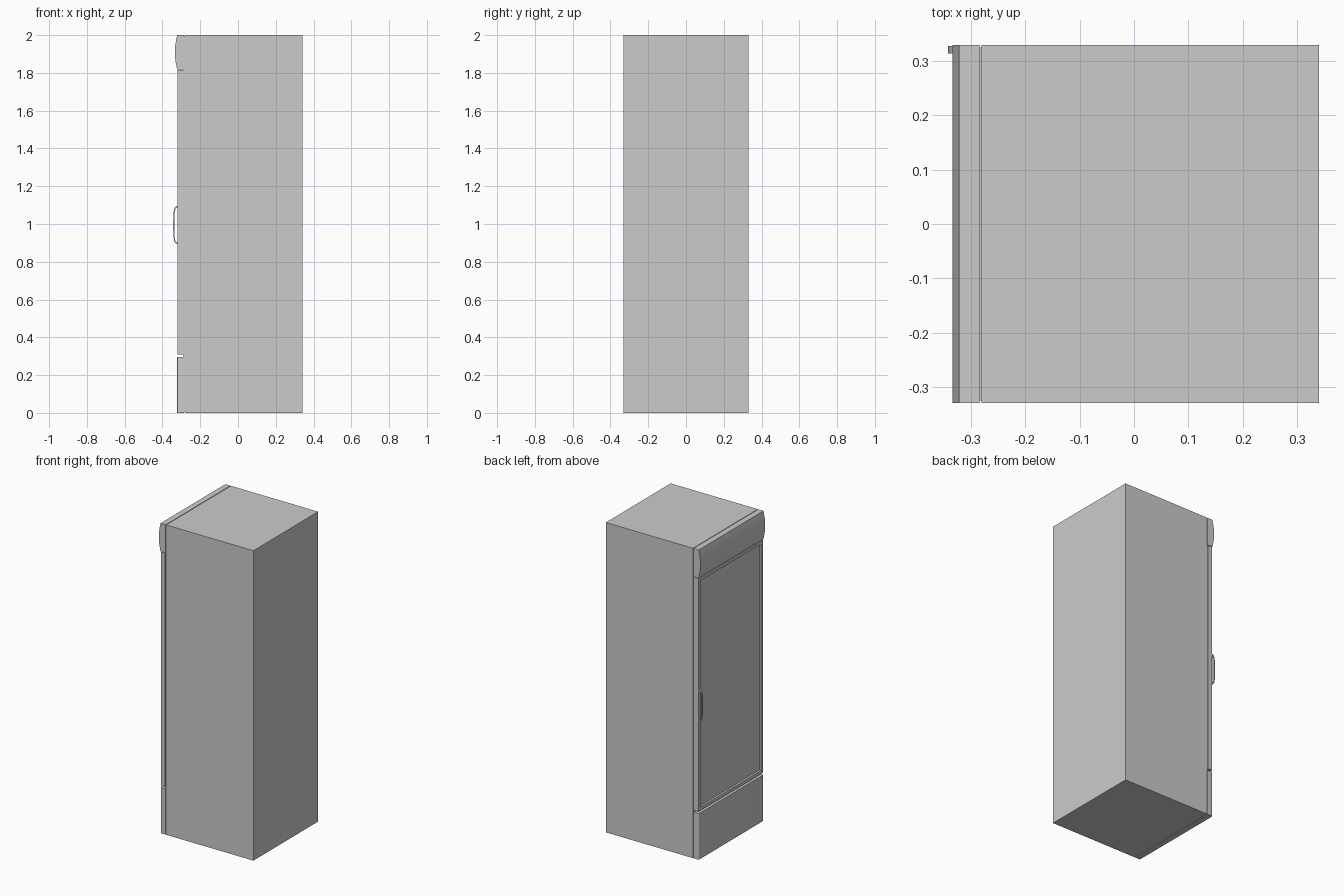
import bpy, bmesh, math

if "Cube" in bpy.data.objects:
    bpy.data.objects.remove(bpy.data.objects["Cube"])


def make_object(name, bm, smooth=False):
    bmesh.ops.recalc_face_normals(bm, faces=bm.faces)
    mesh = bpy.data.meshes.new(name)
    bm.to_mesh(mesh)
    bm.free()
    ob = bpy.data.objects.new(name, mesh)
    bpy.context.collection.objects.link(ob)
    if smooth:
        bpy.ops.object.select_all(action='DESELECT')
        ob.select_set(True)
        bpy.context.view_layer.objects.active = ob
        bpy.ops.object.shade_smooth_by_angle(angle=math.radians(30))
    return ob


def box_bm(x, y, z):
    bm = bmesh.new()
    bmesh.ops.create_cube(bm, size=1)
    for v in bm.verts:
        v.co = [lo + (c + 0.5) * (hi - lo) for c, (lo, hi) in zip(v.co, (x, y, z))]
    return bm


def box(name, x, y, z):
    return make_object(name, box_bm(x, y, z))


def round_front(bm, radius, vertical=True):
    # rounds the upright edges on the -x side
    x0 = min(v.co.x for v in bm.verts)
    edges = [e for e in bm.edges
             if all(abs(v.co.x - x0) < 1e-5 for v in e.verts)
             and abs(e.verts[0].co.z - e.verts[1].co.z) > 0.01]
    bmesh.ops.bevel(bm, geom=edges, offset=radius, segments=4,
                    profile=0.5, affect='EDGES')


def extrude_profile(name, points, y0, y1):
    # xz outline extruded along y
    bm = bmesh.new()
    face = bm.faces.new([bm.verts.new((x, y0, z)) for x, z in points])
    ext = bmesh.ops.extrude_face_region(bm, geom=[face])
    for g in ext['geom']:
        if isinstance(g, bmesh.types.BMVert):
            g.co.y = y1
    return make_object(name, bm, True)


W = 0.33

# cabinet and the recessed seal behind the front parts
box("cabinet", (-0.281, 0.341), (-W, W), (0, 2))
box("front_seal", (-0.288, -0.280), (-W + 0.005, W - 0.005), (0.004, 1.996))

# curved header above the door
N = 12
header = [(-0.285, 1.818), (-0.285, 2.0)]
for i in range(N + 1):
    t = i / N
    header.append((-0.322 - 0.0125 * math.sin(math.pi * t), 2.0 - 0.182 * t))
extrude_profile("header", header, -W, W)

# kick panel with softly rounded upright edges
bm = box_bm((-0.322, -0.285), (-W, W), (0, 0.297))
round_front(bm, 0.006)
make_object("kick_panel", bm, True)

# door: front face inset and pushed in to form the frame and pane
bm = box_bm((-0.320, -0.289), (-W, W), (0.310, 1.814))
bm.faces.ensure_lookup_table()
front = min(bm.faces, key=lambda f: f.calc_center_median().x)
bmesh.ops.inset_region(bm, faces=[front], thickness=0.030)
bmesh.ops.inset_region(bm, faces=[front], thickness=0.006, depth=-0.008)
make_object("door", bm)

# bowed pull handle
outer, inner = [], []
for i in range(17):
    a = math.pi * i / 16
    c, s = math.cos(a), math.sin(a)
    bow = abs(s) ** 0.5
    side = math.copysign(abs(c) ** 0.7, c)
    outer.append((-0.319 - 0.024 * bow, 0.995 + 0.100 * side))
    inner.append((-0.319 - 0.018 * bow, 0.995 + 0.092 * side))
extrude_profile("door_handle", outer + inner[::-1], 0.314, 0.328)
